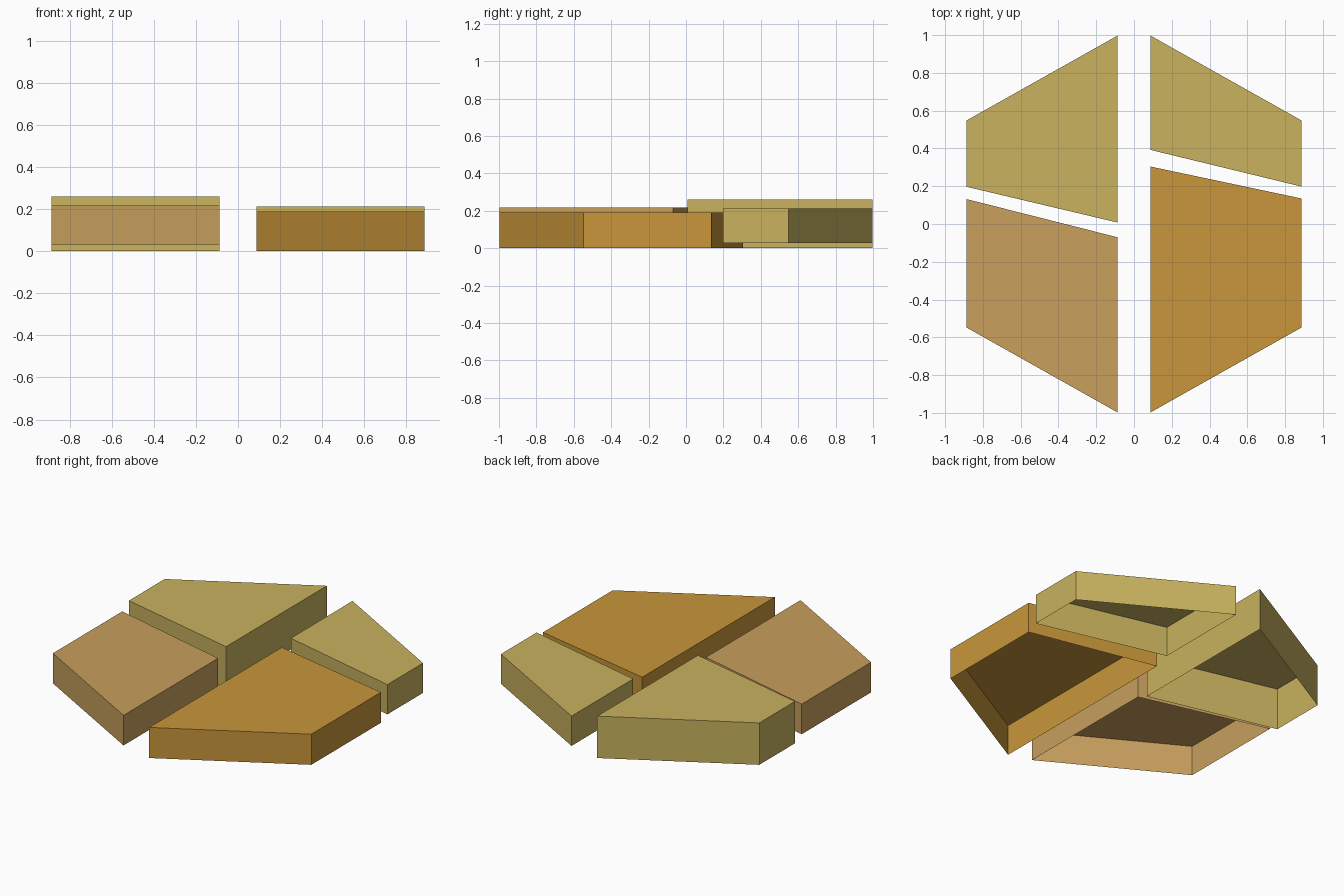
import bpy, bmesh

if "Cube" in bpy.data.objects:
    bpy.data.objects.remove(bpy.data.objects["Cube"])

def linear(c):
    c /= 255
    return c / 12.92 if c <= 0.04045 else ((c + 0.055) / 1.055) ** 2.4

def material(name, rgb):
    m = bpy.data.materials.new(name)
    m.diffuse_color = (*[linear(c) for c in rgb], 1)
    m.use_nodes = True
    m.node_tree.nodes["Principled BSDF"].inputs["Base Color"].default_value = m.diffuse_color
    return m

straw = material("straw yellow", (200, 178, 94))
tan = material("tan", (200, 160, 93))
amber = material("amber", (200, 150, 58))

INNER, OUTER = 0.088, 0.887      # distance of the straight sides from the centre
TIP, SHOULDER = 0.997, 0.548     # hexagon outline

def slab(name, sx, sy, inner_y, outer_y, z0, z1, mat):
    """Open-bottomed plate: a quarter of the hexagon, extruded down to a rim."""
    outline = [(sx * INNER, inner_y), (sx * OUTER, outer_y),
               (sx * OUTER, sy * SHOULDER), (sx * INNER, sy * TIP)]
    if sx * sy < 0:
        outline.reverse()        # keep counter-clockwise so the top faces up
    bm = bmesh.new()
    top = [bm.verts.new((x, y, z1)) for x, y in outline]
    rim = [bm.verts.new((x, y, z0)) for x, y in outline]
    bm.faces.new(top)
    for i in range(4):
        j = (i + 1) % 4
        bm.faces.new((rim[i], rim[j], top[j], top[i]))
    me = bpy.data.meshes.new(name)
    bm.to_mesh(me)
    bm.free()
    me.materials.append(mat)
    bpy.context.collection.objects.link(bpy.data.objects.new(name, me))

# Four separate plates, split by a straight gap and two slanted gaps
slab("back_left_plate", -1, 1, 0.008, 0.197, 0.0, 0.26, straw)
slab("back_right_plate", 1, 1, 0.392, 0.198, 0.028, 0.213, straw)
slab("front_left_plate", -1, -1, -0.07, 0.132, 0.031, 0.218, tan)
slab("front_right_plate", 1, -1, 0.304, 0.135, 0.0, 0.19, amber)
